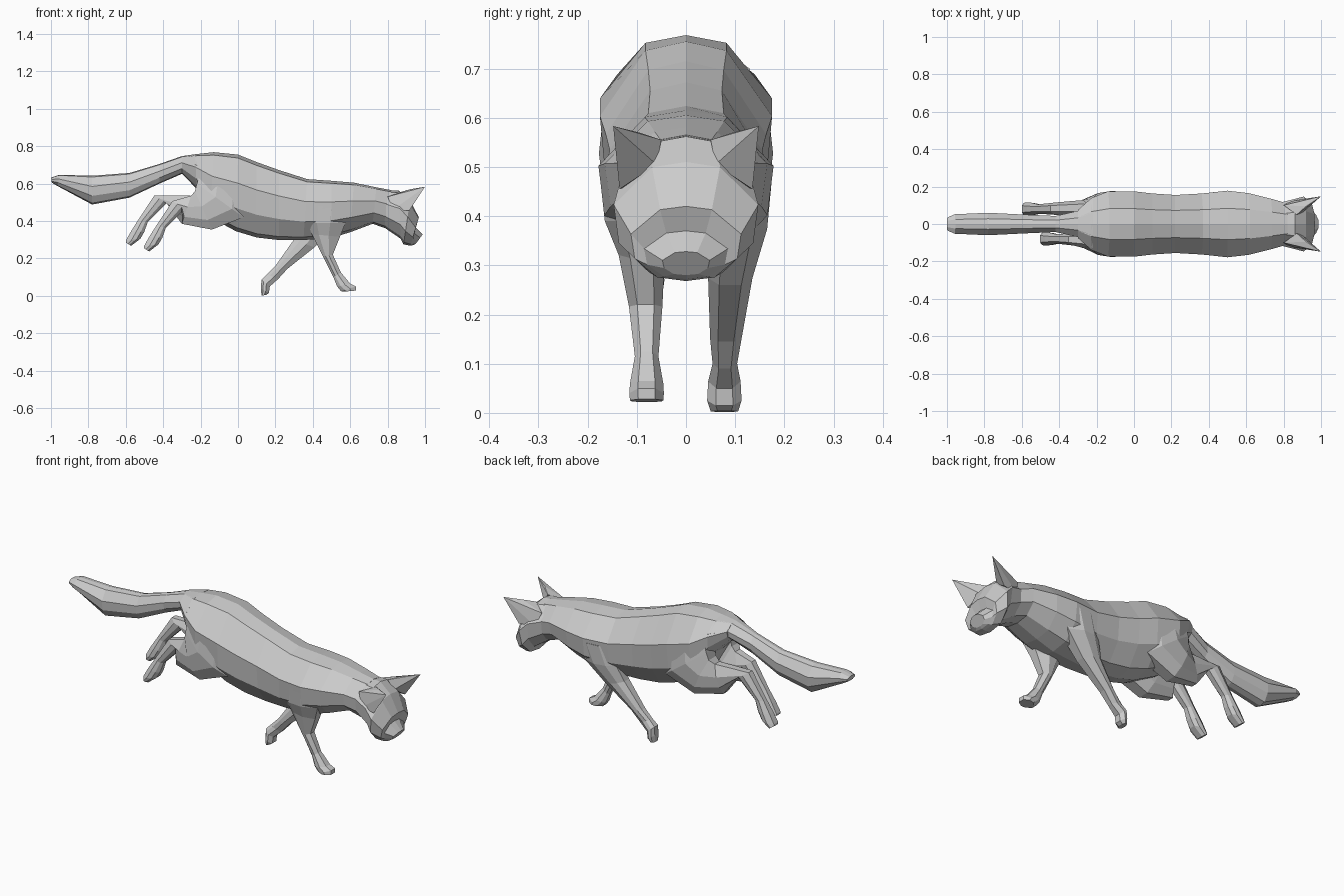
import bpy, bmesh

# Cross-sections as (sideways, height) fractions: right half of the trunk, and a leg
HALF = [(0, 1), (.47, .955), (1, .63), (.93, .3), (.52, .05), (0, 0)]
TRUNK = HALF + [(-u, v) for u, v in HALF[-2:0:-1]]
LIMB = [(.5, 1), (1, .6), (.9, .25), (.45, 0), (-.45, 0), (-.9, .25), (-1, .6), (-.5, 1)]


def finish(name, bm):
    bmesh.ops.recalc_face_normals(bm, faces=bm.faces)
    me = bpy.data.meshes.new(name)
    bm.to_mesh(me)
    bm.free()
    ob = bpy.data.objects.new(name, me)
    bpy.context.collection.objects.link(ob)
    return ob


def loft(name, section, stations):
    """Skin rings; station = upper x, z, lower x, z, half width, y centre."""
    bm = bmesh.new()
    rings = []
    for xt, zt, xb, zb, w, yc in stations:
        rings.append([bm.verts.new((xb + (xt - xb) * v, yc + w * u, zb + (zt - zb) * v))
                      for u, v in section])
    n = len(section)
    for a, b in zip(rings, rings[1:]):
        for i in range(n):
            j = (i + 1) % n
            bm.faces.new((a[i], a[j], b[j], b[i]))
    bm.faces.new(rings[0])
    bm.faces.new(rings[-1])
    return finish(name, bm)


def centred(rows):
    return [r + (0,) for r in rows]


# Tail, running smoothly into the rump
loft("tail", TRUNK, centred([
    (-1.0, .632, -.995, .605, .035), (-.955, .647, -.965, .587, .052),
    (-.78, .642, -.78, .488, .06), (-.58, .657, -.58, .525, .05),
    (-.42, .705, -.42, .60, .043), (-.30, .747, -.30, .652, .07),
    (-.22, .758, -.22, .60, .13)]))

# Torso and neck
loft("body", TRUNK, centred([
    (-.30, .745, -.30, .655, .075), (-.23, .757, -.22, .57, .14),
    (-.13, .768, -.15, .42, .175), (0, .755, -.01, .345, .175),
    (.10, .715, .10, .312, .163), (.22, .672, .22, .298, .155),
    (.37, .624, .35, .298, .163), (.50, .615, .50, .31, .178),
    (.62, .605, .60, .34, .165), (.74, .58, .72, .385, .135),
    (.82, .565, .82, .35, .11)]))

# Head with brow, stop and muzzle
loft("head", TRUNK, centred([
    (.78, .565, .76, .38, .112), (.86, .562, .87, .305, .135),
    (.92, .51, .885, .275, .147), (.967, .42, .922, .268, .112),
    (.945, .37, .94, .272, .085), (.987, .328, .952, .28, .048)]))

# Ears
for name, s in (("left_ear", 1), ("right_ear", -1)):
    bm = bmesh.new()
    for x, y, z in [(.80, .10, .53), (.87, .05, .555), (.90, .06, .505),
                    (.915, .135, .455), (.92, .095, .57), (1.0, .148, .583),
                    (.83, .12, .46)]:
        bm.verts.new((x, s * y, z))
    bmesh.ops.convex_hull(bm, input=bm.verts)
    finish(name, bm)


# Hind legs: the same shape, with the left one stretched further back
def hind_leg(name, s, dx, dz):
    thigh = [(-.20, .66, .04, .60, .06, .105), (-.22, .60, .03, .42, .075, .102),
             (-.23, .56, -.14, .354, .065, .10), (-.25, .535, -.30, .385, .04, .088)]
    shin = [(-.35, .507, -.285, .465, .033, .082), (-.437, .375, -.385, .365, .025, .08),
            (-.475, .315, -.405, .31, .033, .08), (-.503, .265, -.425, .275, .036, .08),
            (-.503, .255, -.475, .237, .033, .08)]
    rows = thigh + [(a + dx, b + dz, c + dx, d + dz, w, y) for a, b, c, d, w, y in shin]
    loft(name, LIMB, [r[:5] + (s * r[5],) for r in rows])


hind_leg("right_hind_leg", -1, 0, 0)
hind_leg("left_hind_leg", 1, -.097, .03)

# Front legs: right one reaching forward, left one pushing back
loft("right_front_leg", LIMB, [
    (.58, .48, .38, .48, .065, -.11), (.575, .39, .37, .39, .06, -.105),
    (.545, .315, .395, .33, .047, -.09), (.507, .22, .455, .21, .034, -.082),
    (.55, .125, .51, .10, .024, -.08), (.60, .065, .53, .05, .034, -.08),
    (.63, .05, .55, .025, .035, -.08), (.63, .028, .565, .022, .034, -.08)])
loft("left_front_leg", LIMB, [
    (.56, .48, .36, .48, .065, .11), (.52, .37, .33, .38, .06, .105),
    (.41, .26, .295, .295, .045, .09), (.265, .145, .20, .16, .032, .081),
    (.215, .09, .155, .115, .025, .079), (.17, .05, .125, .085, .033, .078),
    (.165, .015, .123, .04, .035, .078), (.15, .004, .125, .002, .028, .078)])
